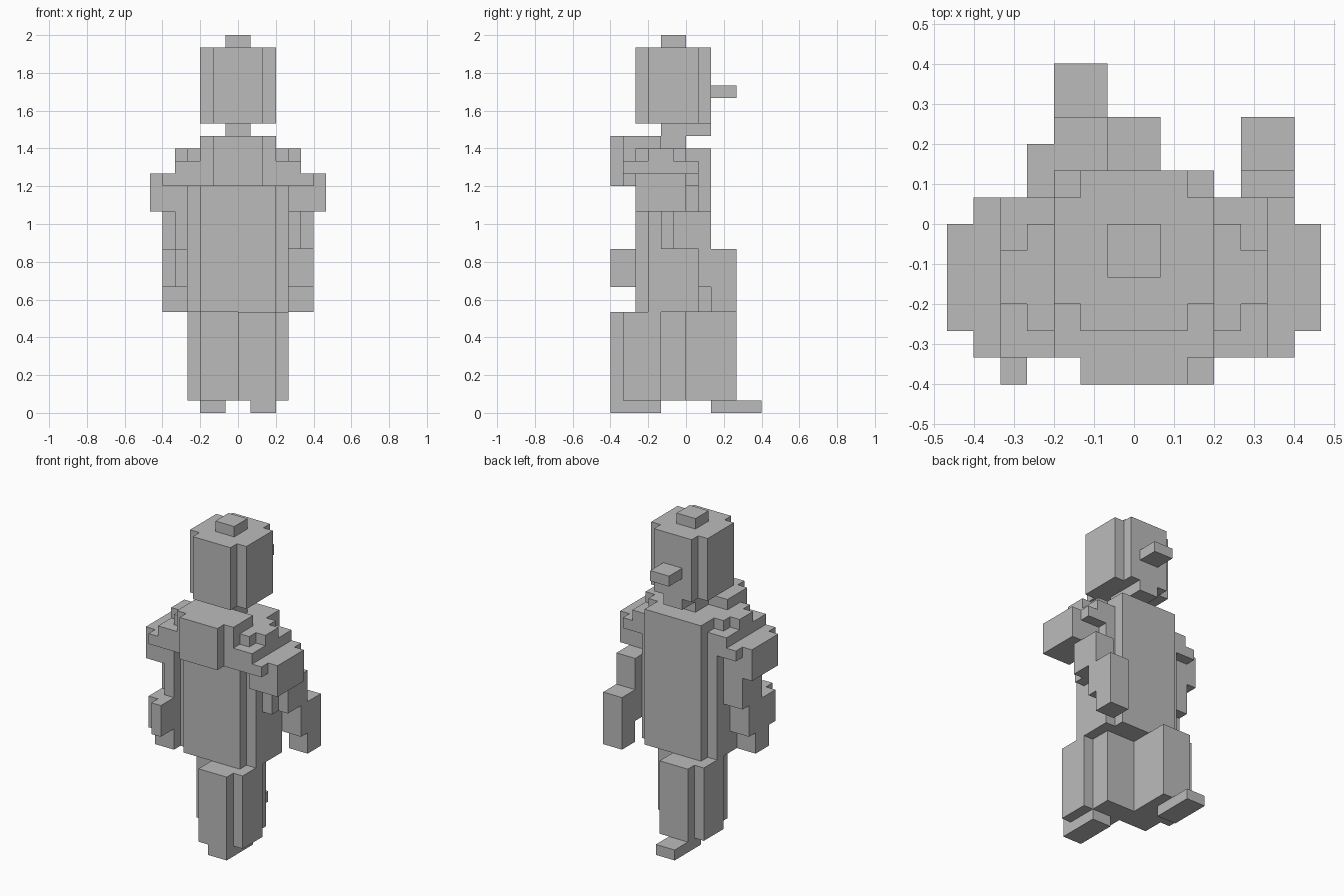
import bpy, bmesh
from mathutils import Vector
from itertools import product

cube = bpy.data.objects.get("Cube")
if cube:
    bpy.data.objects.remove(cube, do_unlink=True)

U = 2 / 30  # one block

grey = bpy.data.materials.new("plain grey")
grey.use_nodes = True
grey.diffuse_color = (0.5, 0.5, 0.5, 1)
grey.node_tree.nodes["Principled BSDF"].inputs["Base Color"].default_value = (0.5, 0.5, 0.5, 1)

taken = set()  # blocks already used, so parts never overlap


def part(name, *boxes):
    """Union of block boxes given as (x range, y range, z range), skinned on the outside."""
    cells = set()
    for xs, ys, zs in boxes:
        cells |= set(product(range(*xs), range(*ys), range(*zs)))
    cells -= taken
    taken.update(cells)
    bm = bmesh.new()
    for c in cells:
        for axis in range(3):
            for side in (0, 1):
                step = [0, 0, 0]
                step[axis] = 1 if side else -1
                if tuple(a + b for a, b in zip(c, step)) in cells:
                    continue
                u, v = (axis + 1) % 3, (axis + 2) % 3
                ring = []
                for i, j in ((0, 0), (1, 0), (1, 1), (0, 1)):
                    p = Vector(c)
                    p[axis] += side
                    p[u] += i
                    p[v] += j
                    ring.append(bm.verts.new(p * U))
                bm.faces.new(ring if side else ring[::-1])
    bmesh.ops.remove_doubles(bm, verts=bm.verts, dist=U / 100)
    bmesh.ops.dissolve_limit(bm, angle_limit=0.01, verts=bm.verts, edges=bm.edges)
    mesh = bpy.data.meshes.new(name)
    bm.to_mesh(mesh)
    bm.free()
    mesh.materials.append(grey)
    bpy.context.collection.objects.link(bpy.data.objects.new(name, mesh))


def span(side, a, b):
    """Sideways range measured outward on the left (+1) or right (-1)."""
    return (a, b) if side > 0 else (-b, -a)


# Head with notched corners, knobs and neck
part("head", ((-3, 3), (-3, 1), (23, 29)), ((-2, 2), (-4, 2), (23, 29)))
part("top_knob", ((-1, 1), (-2, 0), (29, 30)))
part("back_knob", ((-1, 1), (2, 4), (25, 26)))
part("neck", ((-1, 1), (-2, 0), (21, 23)), ((-1, 1), (0, 2), (22, 23)))

# Torso and raised chest
part("torso", ((-3, 3), (-4, 2), (8, 21)), ((-4, 4), (-3, 1), (8, 20)))
part("chest", ((-3, 3), (-5, -2), (18, 22)), ((-2, 2), (-6, -2), (18, 22)))

# Stepped shoulders
for side, label in ((1, "left"), (-1, "right")):
    part(label + "_shoulder",
         (span(side, 3, 4), (-4, 0), (20, 21)),
         (span(side, 4, 5), (-3, -1), (20, 21)),
         (span(side, 3, 5), (-5, 1), (19, 20)),
         (span(side, 3, 6), (-5, 1), (18, 19)),
         (span(side, 4, 7), (-4, 0), (16, 19)))

# Left arm swings back, right arm swings forward
part("left_arm",
     ((4, 5), (-2, 2), (13, 16)), ((5, 6), (-1, 2), (13, 16)),
     ((4, 6), (1, 4), (10, 13)), ((4, 6), (2, 4), (8, 10)))
part("right_arm",
     ((-5, -4), (-4, 0), (13, 16)), ((-6, -5), (-3, 0), (13, 16)),
     ((-6, -4), (-5, -1), (10, 13)), ((-5, -4), (-6, -4), (10, 13)),
     ((-6, -4), (-4, -2), (8, 10)))

# Left leg steps forward, right leg trails
part("left_leg", ((0, 3), (-6, 0), (1, 8)), ((3, 4), (-5, -2), (1, 8)))
part("left_foot", ((1, 3), (-6, -2), (0, 1)))
part("right_leg", ((-3, 0), (-2, 4), (1, 8)), ((-4, -3), (0, 3), (1, 8)))
part("right_foot", ((-3, -1), (2, 6), (0, 1)))
